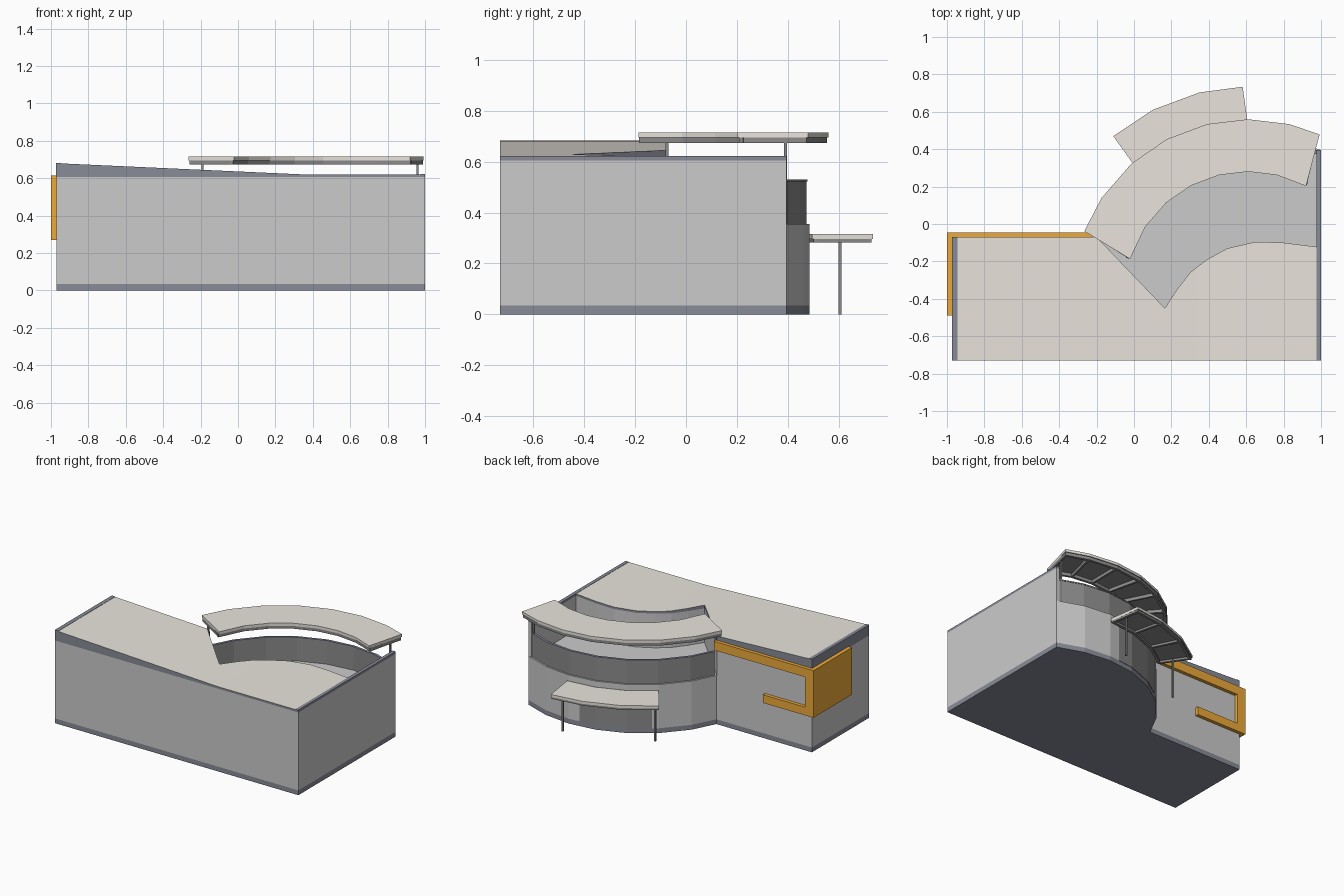
import bpy, bmesh
from math import cos, sin, radians

if "Cube" in bpy.data.objects:
    bpy.data.objects.remove(bpy.data.objects["Cube"])

def mat(name, rgb):
    m = bpy.data.materials.new(name)
    m.diffuse_color = (*rgb, 1)
    m.use_nodes = True
    m.node_tree.nodes["Principled BSDF"].inputs["Base Color"].default_value = m.diffuse_color
    return m

BEIGE = mat("beige", (0.82, 0.78, 0.72))
SLATE = mat("slate", (0.25, 0.26, 0.31))
DARK = mat("dark", (0.26, 0.26, 0.26))
ORANGE = mat("orange", (0.85, 0.40, 0.04))
CX, CY = 0.61, -0.38          # centre of all the curved parts

def polar(r, a):
    return (CX + r * cos(radians(a)), CY + r * sin(radians(a)))

def prism(name, pts, z0, z1, side=None, top=None):
    """Vertical prism over a plan outline; z1 may be a function of x."""
    f = z1 if callable(z1) else (lambda x: z1)
    bm = bmesh.new()
    lo = [bm.verts.new((x, y, z0)) for x, y in pts]
    hi = [bm.verts.new((x, y, f(x))) for x, y in pts]
    bm.faces.new(lo)
    cap = bm.faces.new(hi)
    n = len(pts)
    for i in range(n):
        j = (i + 1) % n
        bm.faces.new((lo[i], lo[j], hi[j], hi[i]))
    if top:
        cap.material_index = 1
    bmesh.ops.recalc_face_normals(bm, faces=bm.faces)
    me = bpy.data.meshes.new(name)
    bm.to_mesh(me)
    bm.free()
    for m in (side, top):
        if m:
            me.materials.append(m)
    ob = bpy.data.objects.new(name, me)
    bpy.context.collection.objects.link(ob)
    return ob

def box(name, x0, x1, y0, y1, z0, z1, m=None):
    return prism(name, [(x0, y0), (x1, y0), (x1, y1), (x0, y1)], z0, z1, m)

def ring(name, r0, r1, inner, outer, z0, z1, side=None, top=None):
    pts = [polar(r1, a) for a in outer] + [polar(r0, a) for a in reversed(inner)]
    return prism(name, pts, z0, z1, side, top)

def post(name, x, y, z0, z1, w=0.006):
    return box(name, x - w, x + w, y - w, y + w, z0, z1, DARK)

MID = [146.5, 131.5, 117.5, 103.5, 90, 76.5]

# Lower storey and plinth, with the curved rear wall
arc = [159] + MID + [63.3]
plan = [(-0.97, -0.07), (-0.97, -0.73), (1, -0.73), (1, 0.395)]
plan += [polar(0.865, a) for a in reversed(arc[:-1])]
prism("plinth", plan, 0, 0.035, SLATE)
prism("lower_walls", plan, 0.035, 0.355)

# Upper storey around the recessed terrace
bend = (0.35, -0.22)
left = [(-0.97, -0.07), (-0.97, -0.73), (0.35, -0.73), bend, (0.3, -0.26),
        (0.23, -0.35), (0.165, -0.45), (-0.2, -0.07)]
right = [(0.35, -0.73), (1, -0.73), (1, -0.125), (0.8, -0.1), (0.65, -0.095),
         (0.5, -0.13), (0.39, -0.19), bend]
upper = left[:3] + right[1:] + left[4:]
prism("upper_walls", upper, 0.355, 0.605)
box("terrace_side_wall", 0.975, 1, -0.125, 0.395, 0.355, 0.605)

# Roof: sloping on the left, flat on the right
def slope(x):
    return 0.62 + 0.06 * (0.35 - x) / 1.32
prism("sloped_roof", left, 0.605, slope, SLATE, BEIGE)
prism("flat_roof", right, 0.605, 0.62, SLATE, BEIGE)
box("right_coping", 0.975, 1, -0.73, 0.395, 0.605, 0.622, SLATE)
prism("left_coping", [(-0.972, -0.73), (-0.945, -0.73), (-0.945, -0.07), (-0.972, -0.07)],
      0.605, lambda x: slope(x) + 0.002, SLATE)

# Curved glass balustrade and entrance door
glass = [158.5] + MID + [64.2]
ring("glass_band", 0.842, 0.853, glass, glass, 0.355, 0.525, DARK)
ring("glass_rail", 0.838, 0.856, glass, glass, 0.522, 0.53, SLATE)
door = [128, 117.5, 103.5, 95]
# the outline follows the wall facets so the door sits just proud of them
wall_a, wall_b = polar(0.868, 131.5), polar(0.868, 117.5)
wall_c, wall_d = polar(0.868, 103.5), polar(0.868, 90)
def mix(p, q, t):
    return (p[0] + (q[0] - p[0]) * t, p[1] + (q[1] - p[1]) * t)
front = [mix(wall_a, wall_b, 0.2), wall_b, wall_c, mix(wall_c, wall_d, 0.6)]
back = [mix(p, (CX, CY), 0.02) for p in reversed(front)]
prism("entrance_door", front + back, 0.035, 0.31, DARK)

# Canopies: slab on a frame of rims and radial ribs
def canopy(name, r0, r1, inner, outer, z0, zf, z1):
    ring(name + "_slab", r0, r1, inner, outer, zf, z1, DARK, BEIGE)
    slab = bpy.data.objects[name + "_slab"].data
    for p in slab.polygons:
        p.material_index = 0 if p.normal.z < -0.5 else 1
    t = 0.018
    ring(name + "_inner_rim", r0 + 0.006, r0 + 0.006 + t, inner, inner, z0, zf, DARK)
    ring(name + "_outer_rim", r1 - 0.006 - t, r1 - 0.006, outer, outer, z0, zf, DARK)
    last = len(inner) - 1
    for i, (a, b) in enumerate(zip(inner, outer)):
        s = 0.55 if i == 0 else -0.55 if i == last else 0   # keep end ribs inside
        w = 0.5
        p = [polar(r0 + 0.01, a - s - w), polar(r0 + 0.01, a - s + w),
             polar(r1 - 0.01, b - s + w), polar(r1 - 0.01, b - s - w)]
        prism(f"{name}_rib_{i}", p, z0, zf, DARK)

canopy("roof_canopy", 0.66, 0.94, [163] + MID + [62], [158.7] + MID + [66],
       0.672, 0.695, 0.715)
canopy("entrance_canopy", 0.875, 1.114, [131.6, 117.5, 103.5, 89.7],
       [130.3, 117.3, 103.5, 91.5], 0.282, 0.297, 0.316)
post("roof_canopy_post_left", -0.19, -0.075, 0.6, 0.675)
post("roof_canopy_post_right", 0.96, 0.39, 0.355, 0.675)
for i, a in enumerate((129.5, 92)):
    post(f"entrance_canopy_post_{i}", *polar(0.985, a), 0, 0.285)

# Orange wrap-around frame on the rear left corner
box("orange_side_panel", -1, -0.97, -0.49, -0.045, 0.27, 0.615, ORANGE)
box("orange_top_bar", -0.97, -0.195, -0.07, -0.045, 0.55, 0.615, ORANGE)
box("orange_upright", -0.97, -0.93, -0.07, -0.045, 0.33, 0.55, ORANGE)
box("orange_bottom_bar", -0.97, -0.59, -0.07, -0.045, 0.27, 0.33, ORANGE)
